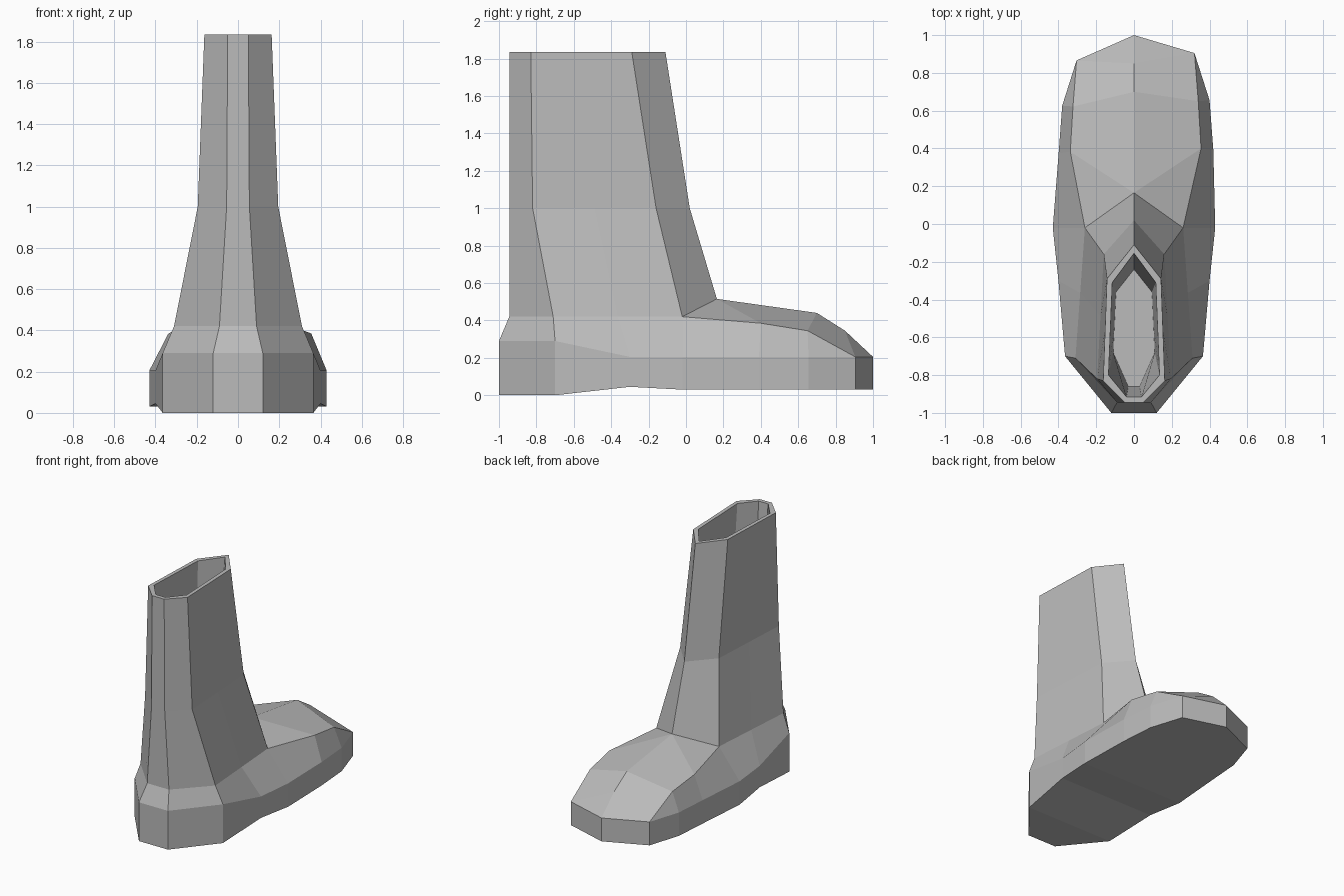
import bpy, bmesh
from mathutils import Vector

cube = bpy.data.objects.get("Cube")
if cube:
    bpy.data.objects.remove(cube)

# Rubber material
rubber = bpy.data.materials.new("grey rubber")
rubber.use_nodes = True
grey = (0.5, 0.5, 0.5, 1)
rubber.diffuse_color = grey
rubber.node_tree.nodes["Principled BSDF"].inputs["Base Color"].default_value = grey

bm = bmesh.new()


def level(points, z):
    """Half outline at one height, heel to toe."""
    return [Vector((x, y, z)) for x, y in points]


def with_midpoint(ring):
    """Half ring with an extra point halfway along its long side."""
    return ring[:3] + [(ring[2] + ring[3]) / 2] + ring[3:]


def place(p, side):
    """Point on the given side; the inner toe is a little shorter."""
    p = p.copy()
    if side < 0 and p.x > 0.05 and p.y > 0.3:
        p.x, p.y = p.x * 0.95, p.y * 0.957
    p.x *= side
    return p


def face(points, side):
    bm.faces.new([bm.verts.new(place(p, side)) for p in points])


def bridge(lower, upper, side):
    for i in range(len(lower) - 1):
        face((lower[i], lower[i + 1], upper[i + 1], upper[i]), side)


# Sole outline and the edge above it
outline = [(0, -1), (.12, -1), (.365, -.70), (.4, -.3), (.43, -.02),
           (.42, .39), (.4, .655), (.32, .905), (0, 1)]
edge = level(outline, .205)
sole = level(outline, .03)
for i in range(3):
    edge[i].z, sole[i].z = .29, 0
sole[3].z = .045

# Shaft rings from ankle to rim, then the hollow inside
ankle = level([(0, -.945), (.09, -.945), (.31, -.71), (.26, -.02), (0, .165)], .42)
ankle[-1].z = .515
calf = level([(0, -.945), (.055, -.945), (.195, -.82), (.16, -.16), (0, .02)], 1.0)
rim = level([(0, -.945), (.05, -.945), (.163, -.83), (.143, -.29), (0, -.11)], 1.835)
lip = level([(0, -.915), (.04, -.915), (.135, -.80), (.115, -.31), (0, -.155)], 1.835)
floor = level([(0, -.86), (.03, -.86), (.11, -.68), (.095, -.36), (0, -.24)], 1.0)
rings = [with_midpoint(r) for r in (ankle, calf, rim, lip, floor)]

# Upper edge of the foot and the ridge along the instep
shoulder = [Vector((.355, .4, .385)), Vector((.34, .65, .345))]
ridge = [Vector((0, .7, .44)), Vector((0, .85, .345))]
upper = rings[0][:5] + shoulder + [edge[7]]

for side in (1, -1):
    # Sole wall
    bridge(sole, edge, side)
    # Foot sides, closing to a triangle at the toe
    bridge(edge[:7], upper[:7], side)
    face((edge[6], edge[7], shoulder[1]), side)
    # Instep and toe cap
    face((ankle[4], ankle[3], shoulder[0]), side)
    face((ankle[4], shoulder[0], shoulder[1], ridge[0]), side)
    face((ridge[0], shoulder[1], edge[7], ridge[1]), side)
    face((ridge[1], edge[7], edge[8]), side)
    # Shaft, rim and hollow
    for a, b in zip(rings, rings[1:]):
        bridge(a, b, side)
    face(rings[-1], side)

# Underside of the sole, strip by strip
for a, b in zip(sole[1:], sole[2:]):
    loop = [place(a, 1), place(b, 1), place(b, -1), place(a, -1)]
    if b.x == 0:
        loop.pop(2)
    bm.faces.new([bm.verts.new(p) for p in loop])
face((sole[1], sole[0], Vector((-.12, -1, 0))), 1) if sole[0].y > sole[1].y else None

bmesh.ops.remove_doubles(bm, verts=bm.verts, dist=.0005)
bmesh.ops.recalc_face_normals(bm, faces=bm.faces)

mesh = bpy.data.meshes.new("boot")
bm.to_mesh(mesh)
bm.free()
mesh.materials.append(rubber)
boot = bpy.data.objects.new("boot", mesh)
bpy.context.collection.objects.link(boot)
